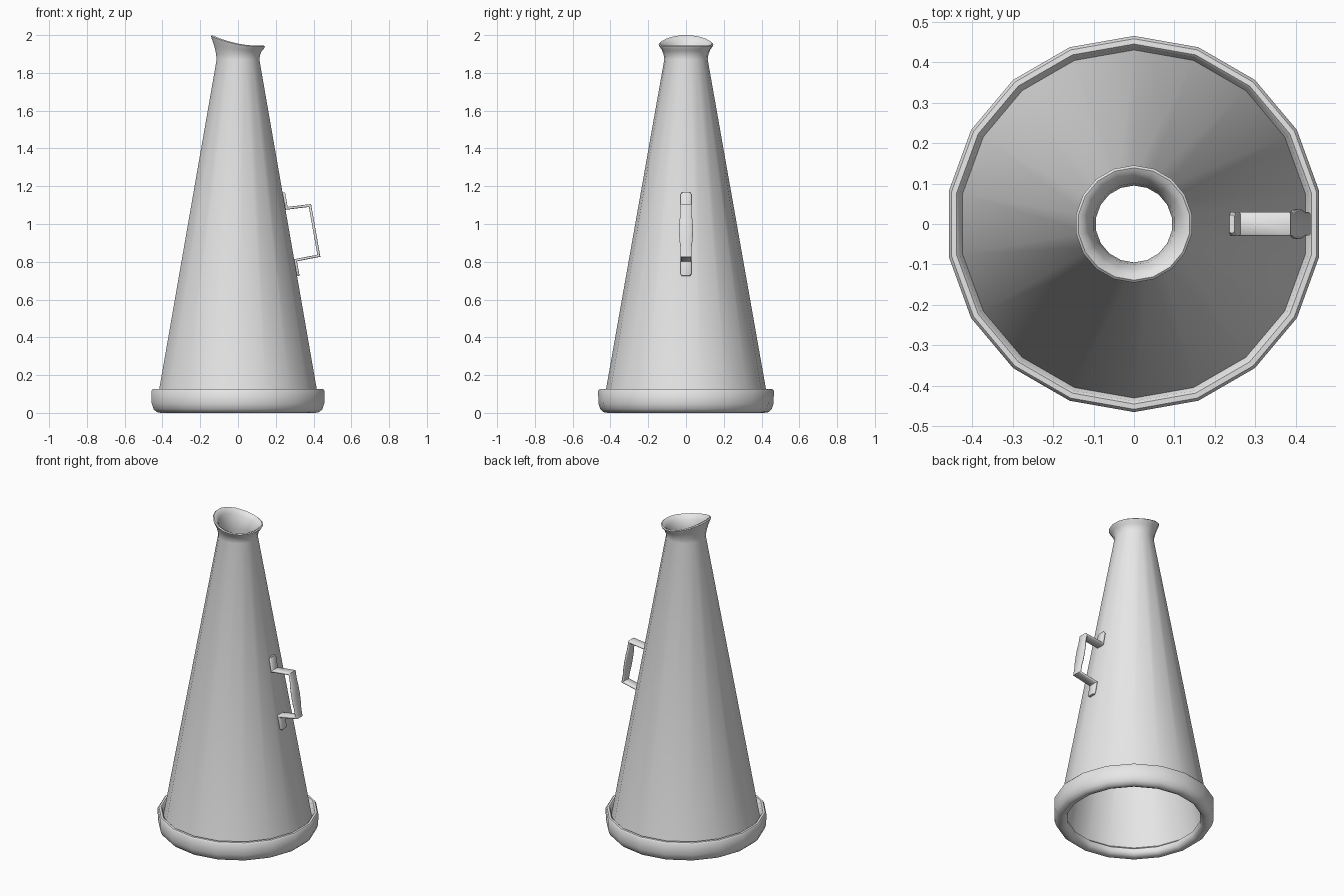
import bpy, bmesh, math
from mathutils import Vector

cube = bpy.data.objects.get("Cube")
if cube:
    bpy.data.objects.remove(cube, do_unlink=True)

SIDES = 18

grey = bpy.data.materials.new("light_grey")
grey.use_nodes = True
colour = (0.8, 0.8, 0.8, 1)
grey.diffuse_color = colour
grey.node_tree.nodes["Principled BSDF"].inputs["Base Color"].default_value = colour


def skin(name, rings, close_loop, angle):
    """Join equal rings of points into a smooth-shaded surface."""
    bm = bmesh.new()
    rows = [[bm.verts.new(p) for p in ring] for ring in rings]
    n = len(rows[0])
    pairs = list(zip(rows, rows[1:]))
    if close_loop:
        pairs.append((rows[-1], rows[0]))
    else:
        bm.faces.new(rows[0])
        bm.faces.new(rows[-1])
    for a, b in pairs:
        for i in range(n):
            j = (i + 1) % n
            bm.faces.new((a[i], a[j], b[j], b[i]))
    bmesh.ops.recalc_face_normals(bm, faces=bm.faces)
    mesh = bpy.data.meshes.new(name)
    bm.to_mesh(mesh)
    bm.free()
    mesh.materials.append(grey)
    obj = bpy.data.objects.new(name, mesh)
    bpy.context.collection.objects.link(obj)
    bpy.ops.object.select_all(action='DESELECT')
    obj.select_set(True)
    bpy.context.view_layer.objects.active = obj
    bpy.ops.object.shade_smooth_by_angle(angle=math.radians(angle))
    return obj


def lathe(name, profile):
    """Revolve (radius, height, tilt weight) points; tilt slants the mouth."""
    rings = []
    for r, z, weight in profile:
        ring = []
        for i in range(SIDES):
            a = math.pi / 2 + math.tau * i / SIDES
            u = math.cos(a)
            slant = 0.0175 * u * u - 0.028 * u
            ring.append((r * u, r * math.sin(a), z + weight * slant))
        rings.append(ring)
    return skin(name, rings, True, 40)


# Thin-walled horn with a flared, slanted mouthpiece
lathe("horn", [
    (0.435, 0.06, 0), (0.115, 1.87, 0), (0.118, 1.895, 0.15),
    (0.128, 1.922, 0.5), (0.141, 1.94, 0.9), (0.145, 1.95, 1),
    (0.139, 1.955, 1), (0.126, 1.949, 1), (0.113, 1.93, 0.8),
    (0.101, 1.9, 0.3), (0.095, 1.86, 0), (0.412, 0.06, 0),
])

# Rounded rim around the bell
lathe("bell_rim", [(r, z, 0) for r, z in (
    (0.43, 0.085), (0.438, 0.12), (0.445, 0.127), (0.458, 0.126),
    (0.465, 0.117), (0.464, 0.05), (0.454, 0.02), (0.437, 0.004),
    (0.415, 0), (0.396, 0.008), (0.386, 0.025), (0.388, 0.047),
    (0.405, 0.06),
)])

# Bent strap handle with a swelling grip: (x, z, half width)
foot_top = [(0.242, 1.167, 0.022), (0.244, 1.155, 0.03), (0.257, 1.083, 0.03)]
top_corner, low_corner = Vector((0.381, 1.098)), Vector((0.428, 0.832))
grip = []
for t, half in ((0, 0.03), (0.2, 0.03), (0.3, 0.035), (0.5, 0.037),
                (0.7, 0.035), (0.8, 0.03), (1, 0.03)):
    p = top_corner.lerp(low_corner, t)
    grip.append((p.x, p.y, half))
foot_low = [(0.304, 0.808, 0.03), (0.317, 0.737, 0.03), (0.319, 0.725, 0.022)]
path = foot_top + grip + foot_low

THICK, CHAMFER = 0.007, 0.004
rings = []
for i, (x, z, half) in enumerate(path):
    here = Vector((x, z))
    before = Vector(path[max(i - 1, 0)][:2])
    after = Vector(path[min(i + 1, len(path) - 1)][:2])
    d1 = (here - before).normalized() if i else (after - here).normalized()
    d2 = (after - here).normalized() if i < len(path) - 1 else d1
    n1, n2 = Vector((-d1.y, d1.x)), Vector((-d2.y, d2.x))
    miter = (n1 + n2).normalized()
    miter /= max(miter.dot(n1), 0.5)
    corners = []
    for sy, st in ((1, 1), (-1, 1), (-1, -1), (1, -1)):
        wide = (sy * (half - CHAMFER), st * THICK)
        thin = (sy * half, st * (THICK - CHAMFER))
        corners += [thin, wide] if sy * st > 0 else [wide, thin]
    rings.append([(x + miter.x * t, y, z + miter.y * t) for y, t in corners])
skin("handle", rings, False, 50)
